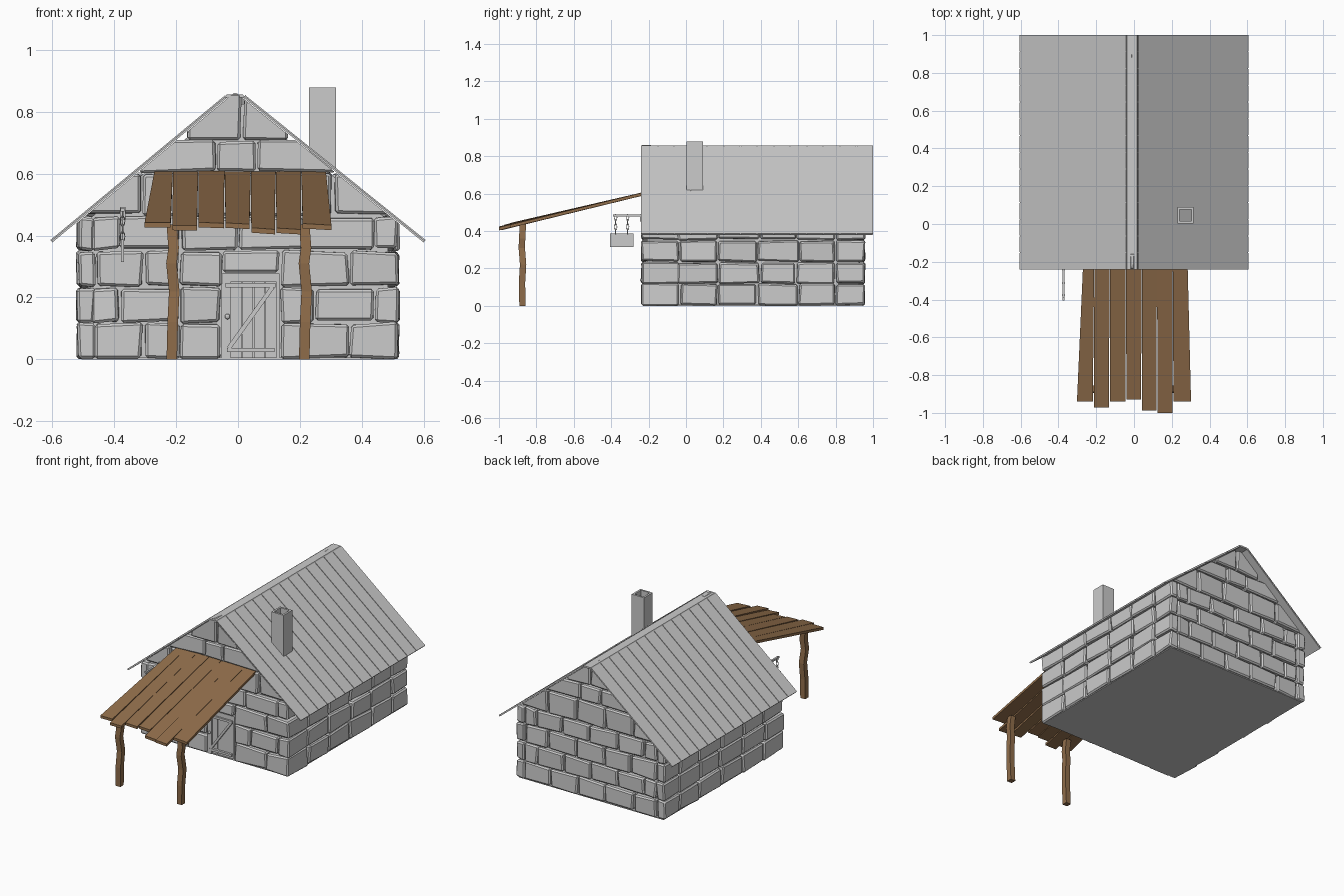
import bpy, bmesh, math, random
from mathutils import Vector

if "Cube" in bpy.data.objects:
    bpy.data.objects.remove(bpy.data.objects["Cube"])
random.seed(4)


def material(name, rgb):
    m = bpy.data.materials.new(name)
    m.diffuse_color = (*rgb, 1)
    m.use_nodes = True
    m.node_tree.nodes["Principled BSDF"].inputs["Base Color"].default_value = m.diffuse_color
    return m


GREY = material("pale grey", (0.6, 0.6, 0.6))
BROWN = material("wood brown", (0.28, 0.155, 0.07))


def finish(bm, name, mat):
    bmesh.ops.recalc_face_normals(bm, faces=bm.faces)
    me = bpy.data.meshes.new(name)
    bm.to_mesh(me)
    bm.free()
    me.materials.append(mat)
    ob = bpy.data.objects.new(name, me)
    bpy.context.collection.objects.link(ob)
    return ob


def prism(bm, a, b):
    """Closed solid between two matching point loops."""
    va = [bm.verts.new(p) for p in a]
    vb = [bm.verts.new(p) for p in b]
    bm.faces.new(va[::-1])
    bm.faces.new(vb)
    n = len(a)
    for i in range(n):
        j = (i + 1) % n
        bm.faces.new((va[i], va[j], vb[j], vb[i]))


def box(bm, x, y, z, jit=0.0):
    def r(v):
        return v + random.uniform(-jit, jit)
    loops = [[(r(a), r(b), max(0, r(c))) for a, b in
              ((x[0], y[0]), (x[1], y[0]), (x[1], y[1]), (x[0], y[1]))] for c in z]
    prism(bm, *loops)


def extrude_y(bm, prof, y0, y1):
    prism(bm, [(x, y0, z) for x, z in prof], [(x, y1, z) for x, z in prof])


def bar(bm, p, q, w, d):
    """Beam in the xz plane, from p to q, with depth range d in y."""
    p, q = Vector(p), Vector(q)
    t = (q - p).normalized()
    n = Vector((-t.y, t.x)) * w / 2
    extrude_y(bm, [p + n, q + n, q - n, p - n], *d)


# roof lines (underside), left and right
L0, L1 = Vector((-0.6, 0.378)), Vector((-0.035, 0.846))
R0, R1 = Vector((0.6, 0.378)), Vector((0.017, 0.846))


def finish_stones(bm, name):
    bmesh.ops.bevel(bm, geom=bm.edges[:], offset=0.008, segments=1, affect='EDGES')
    for p, q in ((L0, L1), (R1, R0)):
        t = (q - p).normalized()
        cut = bmesh.ops.bisect_plane(
            bm, geom=bm.verts[:] + bm.edges[:] + bm.faces[:],
            plane_co=(p.x, 0, p.y - 0.003), plane_no=(-t.y, 0, t.x), clear_outer=True)
        edges = [e for e in cut["geom_cut"] if isinstance(e, bmesh.types.BMEdge)]
        bmesh.ops.holes_fill(bm, edges=edges, sides=0)
    return finish(bm, name, GREY)


COURSES = [(0.004, 0.116), (0.121, 0.23), (0.237, 0.348), (0.355, 0.46),
           (0.467, 0.6), (0.607, 0.705), (0.712, 0.86)]
J = 0.006
G = 0.004

# inner wall core
bm = bmesh.new()
extrude_y(bm, [(-0.485, 0), (0.485, 0), (0.485, 0.45), (0.017, 0.825),
               (-0.035, 0.825), (-0.485, 0.45)], -0.208, 0.925)
finish(bm, "wall_core", GREY)

# front stones: block joints for each course, None marks the doorway
FRONT = [[-0.463, -0.308, -0.187, -0.055, None, 0.138, 0.36, 0.52],
         [-0.475, -0.382, -0.192, -0.055, None, 0.138, 0.25, 0.44, 0.52],
         [-0.46, -0.305, -0.19, -0.053, None, 0.138, 0.36, 0.52],
         [-0.475, -0.382, -0.187, 0.0, 0.21, 0.44, 0.52],
         [-0.52, -0.308, -0.1, 0.1, 0.308, 0.52],
         [-0.32, -0.068, 0.06, 0.32],
         [-0.165, 0.012, 0.17]]
bm = bmesh.new()
for xs, z in zip(FRONT, COURSES):
    for a, b in zip(xs, xs[1:]):
        if a is None or b is None:
            continue
        deep = -0.04 if b == 0.52 and z[0] < 0.4 else -0.15
        box(bm, (a + G, b - G), (-0.236, deep), z, J)
box(bm, (-0.05, 0.132), (-0.236, -0.15), (0.282, 0.35), 0.003)
finish_stones(bm, "front_stones")

# back stones
BACK = [[-0.46, -0.3, -0.1, 0.09, 0.28, 0.46],
        [-0.46, -0.37, -0.19, 0.0, 0.19, 0.37, 0.46],
        [-0.46, -0.28, -0.1, 0.1, 0.3, 0.46],
        [-0.46, -0.37, -0.19, 0.01, 0.2, 0.38, 0.46],
        [-0.52, -0.3, -0.1, 0.1, 0.3, 0.52],
        [-0.32, -0.07, 0.07, 0.32],
        [-0.165, 0.0, 0.165]]
bm = bmesh.new()
for xs, z in zip(BACK, COURSES):
    for a, b in zip(xs, xs[1:]):
        box(bm, (a + G, b - G), (0.87, 0.953), z, J)
finish_stones(bm, "back_stones")

# side stones
JOINTS = [[-0.24, -0.033, 0.168, 0.38, 0.602, 0.798, 0.96],
          [-0.24, -0.05, 0.17, 0.395, 0.59, 0.8, 0.96]]
for side, name in ((1, "right_stones"), (-1, "left_stones")):
    bm = bmesh.new()
    for i, z in enumerate(COURSES[:4]):
        ys = JOINTS[i % 2]
        if side == 1:
            ys = ys[1:]
        for a, b in zip(ys, ys[1:]):
            xs = sorted((side * 0.463, side * 0.518))
            box(bm, xs, (a + G, b - G), z, J)
    finish_stones(bm, name)

# roof: thin sheet with 14 planks on each slope, and a flat ridge cap
for name, p, q in (("left_roof", L0, L1), ("right_roof", R0, R1)):
    t = (q - p).normalized()
    n = Vector((-t.y, t.x))
    if n.y < 0:
        n = -n
    n *= 0.005
    bm = bmesh.new()
    extrude_y(bm, [p, q, q + n, p + n], -0.235, 0.998)
    step = 1.24 / 14
    for i in range(14):
        y = -0.24 + i * step
        extrude_y(bm, [p + n, q + n, q + n * 2, p + n * 2], y + 0.002 * (i > 0),
                  y + step - 0.002 * (i < 13))
    finish(bm, name, GREY)
bm = bmesh.new()
extrude_y(bm, [(-0.042, 0.846), (0.022, 0.846), (0.016, 0.856), (-0.036, 0.856)], -0.24, 1.0)
finish(bm, "ridge_cap", GREY)

# hollow chimney
bm = bmesh.new()
for xs, ys in (((0.23, 0.316), (0.003, 0.015)), ((0.23, 0.316), (0.078, 0.09)),
               ((0.23, 0.242), (0.015, 0.078)), ((0.304, 0.316), (0.015, 0.078))):
    box(bm, xs, ys, (0.615, 0.878))
finish(bm, "chimney", GREY)

# door with frame, planks and Z brace
bm = bmesh.new()
for xs, z in (((-0.053, -0.025), (0, 0.278)), ((0.125, 0.134), (0, 0.278)),
              ((-0.025, 0.125), (0.25, 0.278))):
    box(bm, xs, (-0.228, -0.2), z)
finish(bm, "door_frame", GREY)
bm = bmesh.new()
for i in range(4):
    x = -0.025 + i * 0.0375
    box(bm, (x + 0.001, x + 0.0365), (-0.22, -0.2), (0.002, 0.25))
for a, b in (((-0.04, 0.24), (0.122, 0.24)), ((-0.035, 0.03), (0.118, 0.03)),
             ((-0.03, 0.036), (0.112, 0.234))):
    bar(bm, a, b, 0.014, (-0.234, -0.218))
finish(bm, "door", GREY)
bpy.ops.mesh.primitive_uv_sphere_add(segments=10, ring_count=6, radius=0.009,
                                     location=(-0.034, -0.238, 0.138))
bpy.context.object.name = "door_knob"
bpy.context.object.data.materials.append(GREY)

# hanging sign: bracket, wall plate, board, chains
bm = bmesh.new()
box(bm, (-0.379, -0.367), (-0.39, -0.22), (0.478, 0.489))
box(bm, (-0.382, -0.364), (-0.246, -0.22), (0.45, 0.492))
finish(bm, "sign_bracket", GREY)
bm = bmesh.new()
box(bm, (-0.378, -0.369), (-0.406, -0.28), (0.314, 0.388))
finish(bm, "sign_board", GREY)
for y in (-0.376, -0.312):
    for i in range(4):
        bpy.ops.mesh.primitive_torus_add(
            major_segments=10, minor_segments=5, major_radius=0.011, minor_radius=0.0025,
            location=(-0.373, y, 0.397 + i * 0.025),
            rotation=(math.pi / 2, 0, math.pi / 2 * (i % 2)))
        link = bpy.context.object
        link.scale = (0.65, 1.4, 1)
        link.name = "chain_link"
        link.data.materials.append(GREY)

# awning boards, splayed, with uneven ends
LOW = [-0.305, -0.215, -0.13, -0.043, 0.04, 0.122, 0.206, 0.305]
TOP = [-0.27, -0.21, -0.128, -0.043, 0.042, 0.122, 0.205, 0.285]
ENDS = [-0.94, -0.972, -0.94, -0.93, -0.988, -1.0, -0.94]
bm = bmesh.new()
for i, end in enumerate(ENDS):
    def section(x0, x1, y, dz, tilt):
        z = 0.605 + (y + 0.235) * 0.235 + dz
        return [(x0, y, z - 0.016), (x1, y, z - 0.016 + tilt), (x1, y, z + tilt), (x0, y, z)]
    d = random.uniform(-0.004, 0.004)
    prism(bm, section(TOP[i], TOP[i + 1] - 0.001, -0.225, d / 3, 0),
          section(LOW[i] + 0.003, LOW[i + 1] - 0.003, end, d, random.uniform(-0.006, 0.006)))
finish(bm, "awning_boards", BROWN)

# crooked posts
PATH = [(0, 0, 0), (0.003, -0.003, 0.12), (0.008, 0.003, 0.22), (-0.001, -0.004, 0.31),
        (0.006, -0.002, 0.36), (0.0, 0.002, 0.436)]
for side, name in ((-1, "left_post"), (1, "right_post")):
    bm = bmesh.new()
    rings = []
    for dx, dy, z in PATH:
        cx, cy, h = side * 0.214 + dx, -0.874 + dy, 0.017
        rings.append([bm.verts.new((cx + a * h, cy + b * h, z))
                      for a, b in ((-1, -1), (1, -1), (1, 1), (-1, 1))])
    for a, b in zip(rings, rings[1:]):
        for i in range(4):
            j = (i + 1) % 4
            bm.faces.new((a[i], a[j], b[j], b[i]))
    bm.faces.new(rings[0][::-1])
    bm.faces.new(rings[-1])
    finish(bm, name, BROWN)

# floor slab
bm = bmesh.new()
box(bm, (-0.505, 0.505), (-0.225, 0.945), (0, 0.006))
finish(bm, "floor", GREY)
